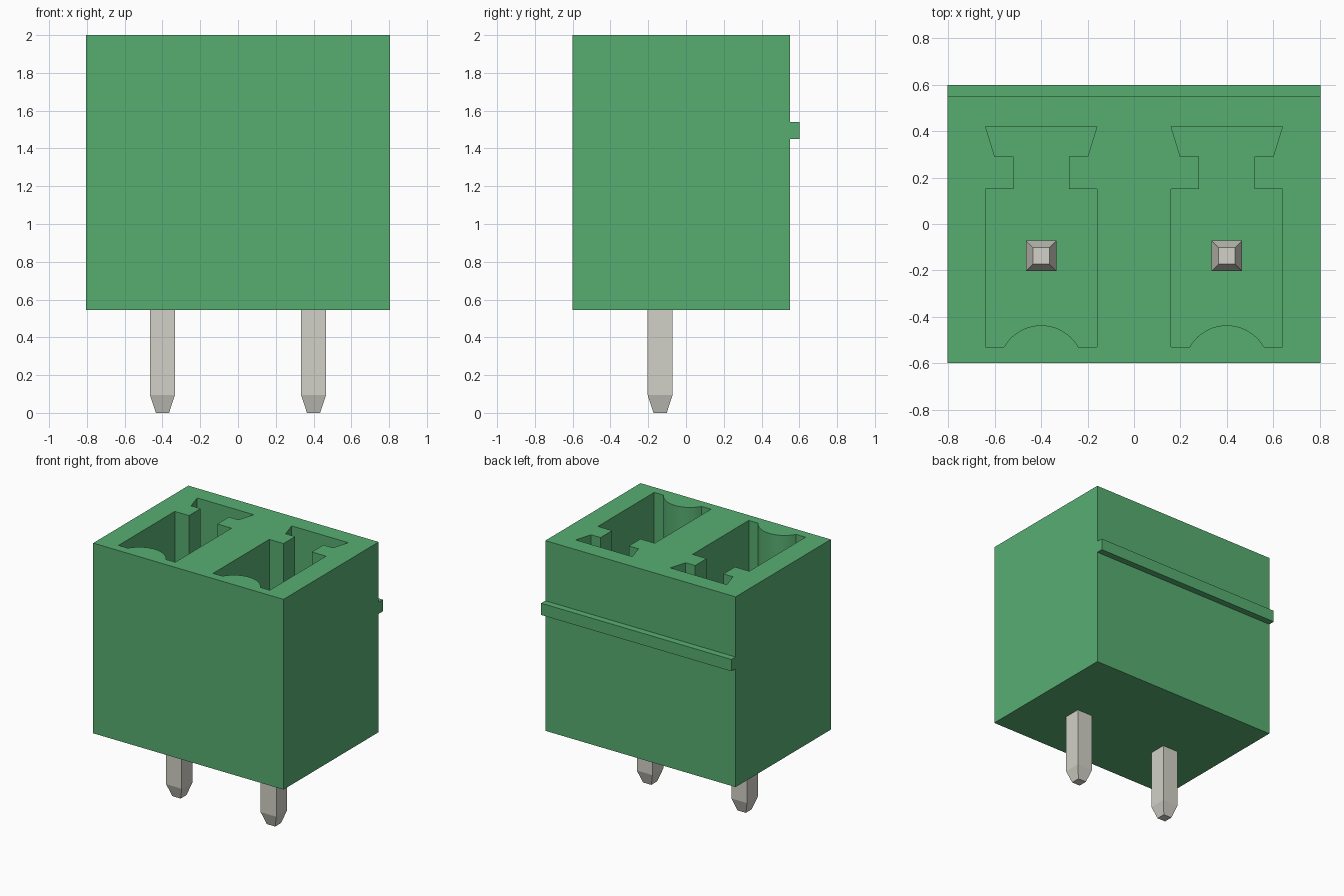
import bpy, bmesh, math

cube = bpy.data.objects.get("Cube")
if cube:
    bpy.data.objects.remove(cube, do_unlink=True)


def make_material(name, rgb):
    m = bpy.data.materials.new(name)
    m.use_nodes = True
    m.diffuse_color = (*rgb, 1)
    m.node_tree.nodes["Principled BSDF"].inputs["Base Color"].default_value = (*rgb, 1)
    return m


GREEN = make_material("green plastic", (0.095, 0.42, 0.167))
METAL = make_material("grey metal", (0.645, 0.638, 0.572))


def add_object(name, bm, mat):
    bmesh.ops.recalc_face_normals(bm, faces=bm.faces)
    me = bpy.data.meshes.new(name)
    bm.to_mesh(me)
    bm.free()
    me.materials.append(mat)
    ob = bpy.data.objects.new(name, me)
    bpy.context.collection.objects.link(ob)
    return ob


def prism(name, outline, axis, lo, hi, mat):
    """Extrude a closed 2D outline along 'x' (outline is y, z) or 'z' (outline is x, y)."""
    bm = bmesh.new()
    place = (lambda a, b: (lo, a, b)) if axis == "x" else (lambda a, b: (a, b, lo))
    face = bm.faces.new([bm.verts.new(place(a, b)) for a, b in outline])
    ext = bmesh.ops.extrude_face_region(bm, geom=[face])
    moved = [v for v in ext["geom"] if isinstance(v, bmesh.types.BMVert)]
    shift = (hi - lo, 0, 0) if axis == "x" else (0, 0, hi - lo)
    bmesh.ops.translate(bm, verts=moved, vec=shift)
    return add_object(name, bm, mat)


def square_loft(name, cx, cy, sections, mat):
    """Stack square sections given as (z, half width)."""
    bm = bmesh.new()
    rings = [[bm.verts.new((cx + sx * h, cy + sy * h, z))
              for sx, sy in ((-1, -1), (1, -1), (1, 1), (-1, 1))] for z, h in sections]
    bm.faces.new(rings[0])
    bm.faces.new(rings[-1])
    for a, b in zip(rings, rings[1:]):
        for i in range(4):
            j = (i + 1) % 4
            bm.faces.new((a[i], a[j], b[j], b[i]))
    return add_object(name, bm, mat)


W = 0.805          # half width of housing
FLOOR = 0.75       # bottom of the sockets
PIN_TOP = 1.6

# Housing with the locking rib along its back
side = [(-0.6, 0.545), (0.55, 0.545), (0.55, 1.45), (0.6, 1.45),
        (0.6, 1.54), (0.55, 1.54), (0.55, 2.0), (-0.6, 2.0)]
housing = prism("housing", side, "x", -W, W, GREEN)

# Socket outline: dovetail slot, neck, main chamber, rounded bulge at the front
right_half = [(0.24, 0.42), (0.20, 0.29), (0.12, 0.29), (0.12, 0.15), (0.24, 0.15), (0.24, -0.53)]
half_chord, rise = 0.16, 0.093
radius = (half_chord ** 2 + rise ** 2) / (2 * rise)
sweep = math.asin(half_chord / radius)
STEPS = 20
arc = []
for i in range(STEPS + 1):
    a = sweep * (1 - 2 * i / STEPS)
    arc.append((radius * math.sin(a), -0.53 + rise - radius + radius * math.cos(a)))
socket = right_half + arc + [(-x, y) for x, y in reversed(right_half)]

for label, cx in (("right", -0.4), ("left", 0.4)):
    # Cut the socket into the housing
    cutter = prism("socket_cutter", [(cx + x, y) for x, y in socket], "z", FLOOR, 2.1, GREEN)
    cutter.hide_render = True
    mod = housing.modifiers.new("socket", "BOOLEAN")
    mod.operation = "DIFFERENCE"
    mod.solver = "EXACT"
    mod.object = cutter
    bpy.context.view_layer.objects.active = housing
    bpy.ops.object.modifier_apply(modifier=mod.name)
    bpy.data.objects.remove(cutter, do_unlink=True)

    # Square contact pin, tapered at both ends
    square_loft(label + "_pin", cx, -0.137,
                [(0, 0.035), (0.095, 0.066), (PIN_TOP - 0.095, 0.066), (PIN_TOP, 0.035)], METAL)

# Smooth only the curved socket walls
bpy.ops.object.select_all(action="DESELECT")
housing.select_set(True)
bpy.context.view_layer.objects.active = housing
bpy.ops.object.shade_smooth_by_angle(angle=math.radians(15))
